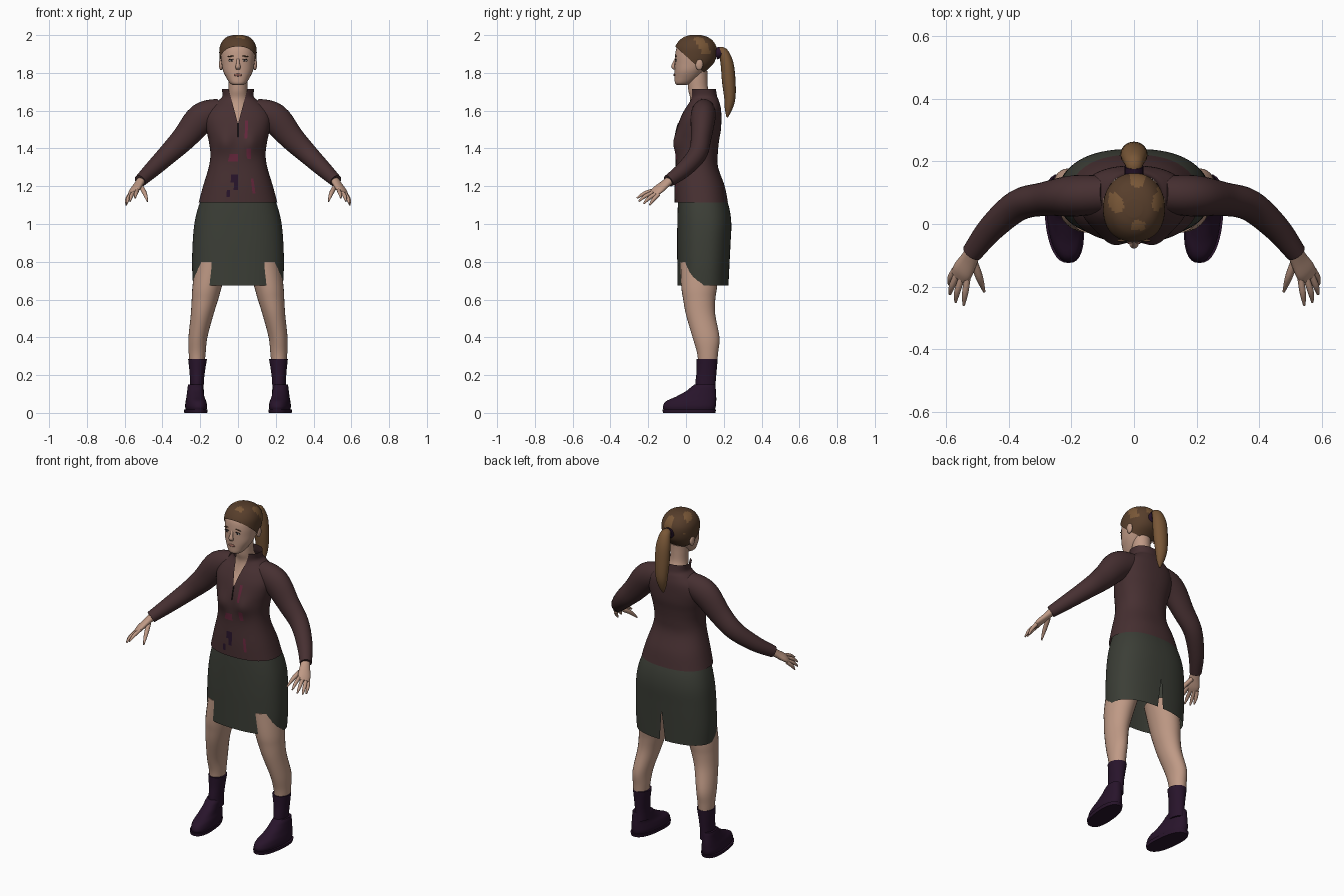
import bpy, bmesh, math
from mathutils import Vector, Matrix

if "Cube" in bpy.data.objects:
    bpy.data.objects.remove(bpy.data.objects["Cube"])


def material(name, r, g, b):
    m = bpy.data.materials.new(name)
    m.use_nodes = True
    m.diffuse_color = (r, g, b, 1)
    bsdf = m.node_tree.nodes["Principled BSDF"]
    bsdf.inputs["Base Color"].default_value = (r, g, b, 1)
    bsdf.inputs["Roughness"].default_value = 0.8
    return m


SKIN = material("skin", .52, .32, .235)
JACKET = material("maroon cloth", .062, .029, .031)
SKIRT = material("grey green cloth", .044, .048, .037)
BOOT = material("dark purple", .021, .007, .024)
HAIR = material("brown hair", .095, .048, .024)
LIGHT = material("light brown hair", .19, .095, .038)
RED = material("red streak", .13, .02, .045)
LIP = material("lip", .33, .14, .11)
DARK = material("eye dark", .015, .01, .01)
WHITE = material("eye white", .5, .45, .4)


def resample(keys, steps=5):
    """Smooth curve through the key tuples."""
    out = []
    for i in range(len(keys) - 1):
        p = [keys[max(i - 1, 0)], keys[i], keys[i + 1], keys[min(i + 2, len(keys) - 1)]]
        for s in range(steps):
            t = s / steps
            out.append([b + .5 * t * (c - a + t * (2 * a - 5 * b + 4 * c - d + t * (3 * (b - c) + d - a)))
                        for a, b, c, d in zip(*p)])
    out.append(list(keys[-1]))
    return out


def skin_rings(rings, caps=True):
    bm = bmesh.new()
    loops = [[bm.verts.new(p) for p in ring] for ring in rings]
    n = len(loops[0])
    for lo, hi in zip(loops, loops[1:]):
        for i in range(n):
            j = (i + 1) % n
            bm.faces.new((lo[i], lo[j], hi[j], hi[i]))
    if caps:
        bm.faces.new(loops[0])
        bm.faces.new(loops[-1])
    bmesh.ops.recalc_face_normals(bm, faces=bm.faces)
    return bm


def loft(keys, n=48, power=2.0, caps=True, grow=0.0, shear=0.0):
    """Stack of horizontal ovals: height, front y, back y, half width, centre x."""
    rings = []
    for z, yf, yb, w, cx in resample([tuple(k) + (0,) * (5 - len(k)) for k in keys]):
        ring = []
        for i in range(n):
            a = math.tau * i / n
            c, s = math.cos(a), math.sin(a)
            c = math.copysign(abs(c) ** (2 / power), c)
            s = math.copysign(abs(s) ** (2 / power), s)
            y = (yf + yb) / 2 + s * ((yb - yf) / 2 + grow)
            ring.append((cx + c * (w + grow) + shear * y, y, z))
        rings.append(ring)
    return skin_rings(rings, caps)


def tube(keys, ref, n=20):
    """Oval tube along a path: x, y, z, radius across ref, radius along ref."""
    keys = resample(keys)
    pts = [Vector(k[:3]) for k in keys]
    rings = []
    for i, k in enumerate(keys):
        d = pts[min(i + 1, len(pts) - 1)] - pts[max(i - 1, 0)]
        u = d.cross(Vector(ref)).normalized()
        v = u.cross(d).normalized()
        rings.append([pts[i] + u * k[3] * math.cos(math.tau * j / n) + v * k[4] * math.sin(math.tau * j / n)
                      for j in range(n)])
    return skin_rings(rings)


def finish(name, bm, *mats, mirror=False):
    me = bpy.data.meshes.new(name)
    for f in bm.faces:
        f.smooth = True
    for e in bm.edges:
        e.smooth = not (len(e.link_faces) == 2 and e.calc_face_angle(0) > .9)
    bm.to_mesh(me)
    bm.free()
    for m in mats:
        me.materials.append(m)
    ob = bpy.data.objects.new(name, me)
    bpy.context.scene.collection.objects.link(ob)
    if mirror:
        ob.modifiers.new("mirror", "MIRROR").use_mirror_merge = False
    return ob


def blob(name, loc, size, mat, mirror=False, tilt=0):
    bm = bmesh.new()
    bmesh.ops.create_uvsphere(bm, u_segments=20, v_segments=12, radius=1,
                              matrix=Matrix.LocRotScale(Vector(loc), Matrix.Rotation(tilt, 3, "Y"), Vector(size)))
    finish(name, bm, mat, mirror=mirror)


def cut_wedge(bm, tip, slope, front):
    """Open a V whose tip is at height tip; slope gives width per height."""
    for s in (1, -1):
        bmesh.ops.bisect_plane(bm, geom=bm.verts[:] + bm.edges[:] + bm.faces[:],
                               plane_co=(0, 0, tip), plane_no=(s, 0, -slope))
    doomed = []
    for f in bm.faces:
        c = f.calc_center_median()
        if abs(c.x) < slope * (c.z - tip) and (c.y < .09 if front else c.y > .12):
            doomed.append(f)
    bmesh.ops.delete(bm, geom=doomed, context="FACES")


# Jacket body with bust, open neck and streaks
jacket = loft([(1.115, -.06, .222, .208), (1.2, -.06, .205, .185), (1.3, -.055, .17, .155),
               (1.37, -.055, .168, .146), (1.44, -.054, .175, .155), (1.5, -.048, .185, .168),
               (1.56, -.03, .187, .175), (1.61, -.005, .185, .155), (1.65, .02, .175, .11),
               (1.675, .025, .165, .083), (1.715, .022, .158, .086)], n=72, power=2.3, caps=False)
for v in jacket.verts:
    if v.co.y < .03:
        v.co.y -= .02 * math.exp(-((abs(v.co.x) - .07) / .045) ** 2 - ((v.co.z - 1.43) / .055) ** 2)
cut_wedge(jacket, 1.53, .27, True)
streaks = [(-.06, -.045, 1.15, 1.18, 2), (-.03, .01, 1.19, 1.26, 2), (-.05, .0, 1.33, 1.37, 1),
           (.04, .055, 1.45, 1.55, 1), (.07, .085, 1.17, 1.24, 1), (.05, .07, 1.34, 1.4, 1)]
for f in jacket.faces:
    c = f.calc_center_median()
    for x0, x1, z0, z1, idx in streaks:
        if c.y < 0 and x0 < c.x < x1 and z0 < c.z < z1:
            f.material_index = idx
finish("jacket_body", jacket, JACKET, RED, BOOT)
zipper = loft([(1.46, -.061, -.053, .002), (1.5, -.053, -.045, .002), (1.535, -.043, -.035, .002)], n=8)
finish("zipper", zipper, DARK)

# Sleeves
finish("sleeves", tube([(.09, .095, 1.60, .065, .06), (.19, .09, 1.562, .08, .066), (.285, .08, 1.455, .066, .054),
                        (.37, .06, 1.37, .054, .05), (.455, -.012, 1.288, .043, .043),
                        (.518, -.092, 1.228, .033, .033)], (0, 1, 0), 28), JACKET, mirror=True)

# Hands: palm, four fingers and thumb
across = (-.045, -.03, .02)
finish("palms", tube([(.51, -.08, 1.236, .022, .024), (.528, -.115, 1.208, .019, .03),
                      (.548, -.15, 1.18, .017, .036), (.56, -.172, 1.162, .01, .03)], across),
       SKIN, mirror=True)
fingers = {
    "index_fingers": ((.532, -.168, 1.18), (.54, -.22, 1.162), (.545, -.26, 1.137)),
    "middle_fingers": ((.55, -.168, 1.17), (.565, -.215, 1.148), (.571, -.25, 1.12)),
    "ring_fingers": ((.565, -.158, 1.162), (.582, -.198, 1.135), (.589, -.225, 1.107)),
    "little_fingers": ((.573, -.145, 1.157), (.587, -.172, 1.13), (.592, -.193, 1.1)),
    "thumbs": ((.515, -.115, 1.2), (.495, -.17, 1.165), (.479, -.217, 1.12)),
}
for name, (a, b, c) in fingers.items():
    r = .012 if name == "thumbs" else .01
    finish(name, tube([a + (r, r), b + (r, r), c + (.004, .004)], across, 12), SKIN, mirror=True)

# Skirt with back slit
skirt = loft([(.675, -.045, .225, .238), (.78, -.046, .23, .243), (.9, -.047, .236, .24),
              (1.0, -.046, .24, .231), (1.08, -.044, .23, .213), (1.16, -.04, .205, .185)],
             n=64, power=2.4, caps=False)
cut_wedge(skirt, .86, -.1, False)
finish("skirt", skirt, SKIRT)

# Legs, socks and shoes
finish("legs", loft([(.26, .065, .165, .04, .217), (.32, .058, .17, .045, .216), (.4, .035, .177, .05, .212),
                     (.52, .0, .155, .06, .19), (.6, -.015, .155, .07, .175), (.67, -.025, .165, .078, .163),
                     (.8, -.03, .18, .09, .135)], n=28), SKIN, mirror=True)
finish("socks", loft([(.1, .05, .155, .036, .217), (.16, .05, .157, .036, .217), (.22, .056, .162, .041, .216),
                      (.285, .056, .168, .05, .214)], n=28), BOOT, mirror=True)
finish("shoes", loft([(.015, -.118, .152, .052, .22), (.035, -.122, .158, .056, .22), (.062, -.105, .16, .052, .22),
                      (.085, -.055, .16, .046, .22), (.115, .0, .158, .042, .218), (.135, .025, .157, .04, .217),
                      (.15, .045, .155, .036, .217)], n=32, power=2.3, shear=.1), BOOT, mirror=True)
finish("soles", loft([(0, -.122, .155, .058, .222), (.018, -.125, .16, .061, .222)], n=32, power=2.4, shear=.1),
       BOOT, mirror=True)

# Neck, chest and head
finish("neck_and_chest", loft([(1.46, -.03, .14, .1), (1.53, -.034, .15, .1), (1.6, .005, .15, .08),
                               (1.66, .022, .14, .06), (1.71, .012, .118, .05), (1.77, .01, .113, .05),
                               (1.81, .02, .113, .05)], n=32), SKIN)
head_keys = [(1.735, -.045, .0, .022), (1.745, -.058, .03, .042), (1.775, -.06, .07, .062),
             (1.81, -.06, .1, .079), (1.85, -.06, .138, .087), (1.89, -.058, .153, .091),
             (1.93, -.05, .153, .089), (1.965, -.028, .133, .073), (1.985, .0, .103, .05), (1.994, .03, .07, .018)]
finish("head", loft(head_keys, power=2.2), SKIN)

# Hair cap, cut along the hairline, with lighter patches
hair = loft([(z + .006 * (z > 1.9), f, b, w) for z, f, b, w in head_keys], power=2.1, grow=.008)
bmesh.ops.bisect_plane(hair, geom=hair.verts[:] + hair.edges[:] + hair.faces[:],
                       plane_co=(0, -.04, 1.925), plane_no=(0, .9, 1), clear_inner=True)
for f in hair.faces:
    c = f.calc_center_median()
    if c.z > 1.9 and c.y > -.02 and math.sin(45 * c.x + 1) * math.sin(40 * c.y + 20 * c.z) > .45:
        f.material_index = 1
finish("hair_cap", hair, HAIR, LIGHT)
finish("ponytail", tube([(0, .165, 1.905, .022, .022), (0, .195, 1.91, .026, .03), (0, .217, 1.85, .034, .042),
                         (0, .226, 1.76, .036, .043), (0, .232, 1.67, .03, .036), (0, .225, 1.61, .02, .024),
                         (0, .218, 1.565, .004, .005)], (1, 0, 0)), LIGHT)
finish("hair_tie", tube([(0, .155, 1.9, .03, .03), (0, .185, 1.91, .03, .03)], (1, 0, 0)), BOOT)

# Face
finish("nose", tube([(0, -.054, 1.875, .006, .007), (0, -.064, 1.85, .008, .009), (0, -.067, 1.832, .011, .014),
                     (0, -.058, 1.82, .005, .01)], (1, 0, 0)), SKIN)
blob("ears", (.09, .07, 1.845), (.011, .02, .031), SKIN, True)
blob("eyes", (.035, -.053, 1.865), (.015, .004, .006), WHITE, True)
blob("irises", (.035, -.056, 1.865), (.006, .003, .006), DARK, True)
blob("eyelids", (.035, -.055, 1.872), (.016, .004, .002), DARK, True, .1)
blob("eyebrows", (.037, -.053, 1.888), (.02, .004, .003), HAIR, True, .12)
blob("lips", (0, -.061, 1.789), (.022, .005, .007), LIP)
